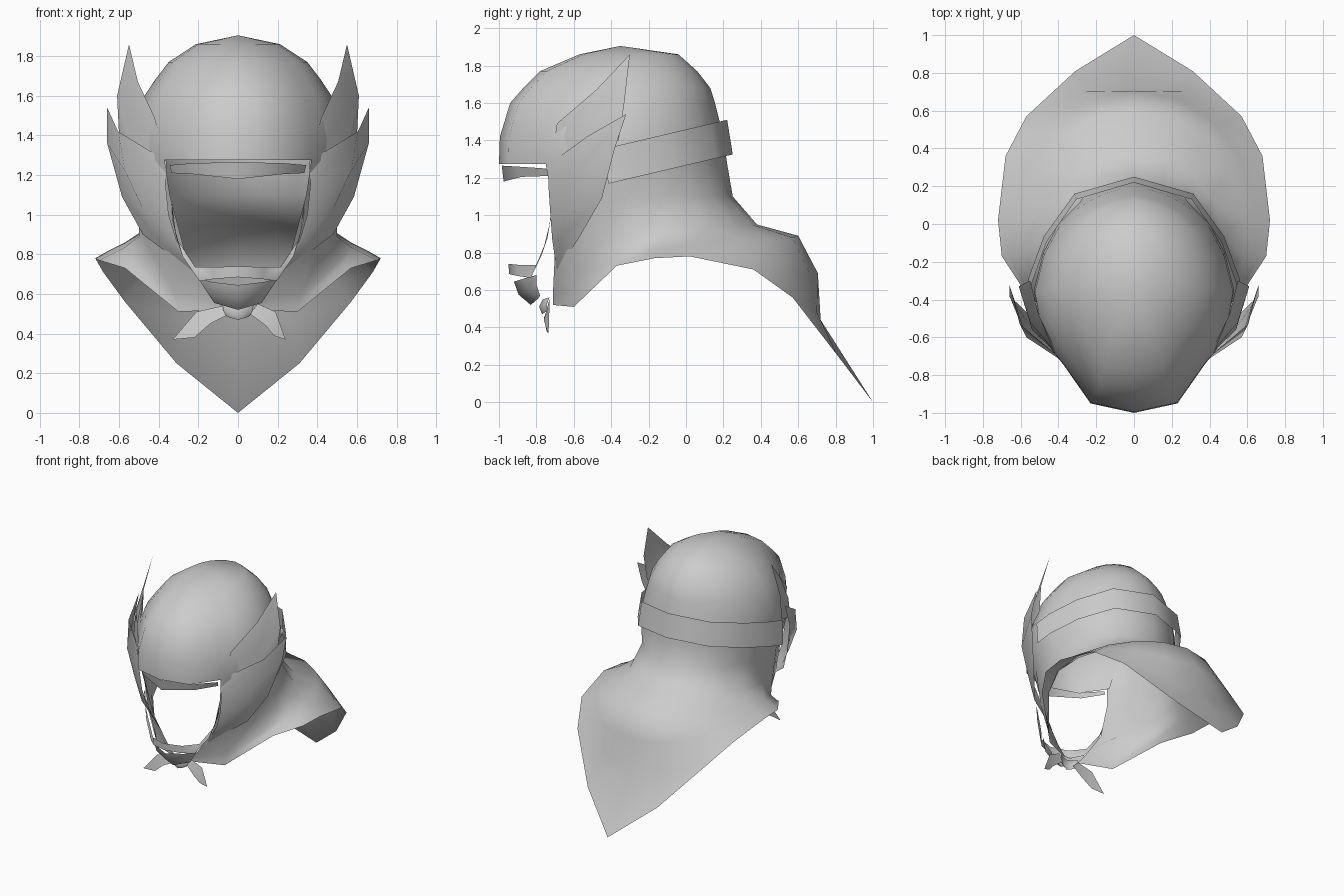
import bpy, bmesh, math

if "Cube" in bpy.data.objects:
    bpy.data.objects.remove(bpy.data.objects["Cube"], do_unlink=True)

GREY = (0.6, 0.6, 0.6, 1)
mat = bpy.data.materials.new("plain grey")
mat.use_nodes = True
mat.diffuse_color = GREY
mat.node_tree.nodes["Principled BSDF"].inputs["Base Color"].default_value = GREY


def sheet(name, rows, mirror=True, flip=False):
    """Thin surface through rows of points; shorter rows leave an opening."""
    bm = bmesh.new()
    grid = [[bm.verts.new(p) for p in row] for row in rows]
    for a, b in zip(grid, grid[1:]):
        for j in range(min(len(a), len(b)) - 1):
            quad = [a[j], b[j], b[j + 1], a[j + 1]]
            bm.faces.new(quad[::-1] if flip else quad)
    bmesh.ops.remove_doubles(bm, verts=bm.verts, dist=0.0005)
    me = bpy.data.meshes.new(name)
    bm.to_mesh(me)
    bm.free()
    me.materials.append(mat)
    ob = bpy.data.objects.new(name, me)
    bpy.context.collection.objects.link(ob)
    bpy.ops.object.select_all(action='DESELECT')
    ob.select_set(True)
    bpy.context.view_layer.objects.active = ob
    bpy.ops.object.shade_smooth_by_angle(angle=math.radians(50))
    if mirror:
        mod = ob.modifiers.new("mirror", 'MIRROR')
        mod.use_clip = True
        mod.merge_threshold = 0.001
    return ob


# Hood: half outline from back centre to brow centre
outline = [(0, .22), (.16, .18), (.29, .11), (.40, 0), (.48, -.15), (.53, -.35),
           (.50, -.52), (.44, -.66), (.37, -.75), (.23, -.95), (0, -1)]
# Dome levels: height, width factor, front y, back y
levels = [(1.86, .40, -.57, -.04), (1.77, .66, -.78, .06), (1.68, .79, -.87, .13),
          (1.60, .89, -.94, .155), (1.42, .99, -.995, .20), (1.275, 1, -1, .22)]
hood = [[(0, -.35, 1.905)] * len(outline)]
for z, w, front, back in levels:
    hood.append([(x * w, front + (y + 1) / 1.22 * (back - front), z) for x, y in outline])
# Neck
hood.append([(x * .93, y + .03, 1.10) for x, y in outline[:9]])
# Shoulders
hood.append([(0, .38, .95), (.17, .35, .95), (.31, .26, .94), (.41, .13, .93), (.48, -.06, .92),
             (.50, -.26, .89), (.45, -.46, .84), (.36, -.63, .81), (.27, -.70, .82)])
# Cape upper fold
hood.append([(0, .60, .89), (.20, .57, .88), (.37, .47, .87), (.49, .30, .87), (.57, .04, .86),
             (.58, -.17, .83), (.50, -.37, .76), (.32, -.60, .61), (.13, -.71, .61)])
# Cape drop
hood.append([(0, .705, .69), (.24, .66, .69), (.44, .52, .75), (.57, .33, .80), (.65, .03, .82),
             (.64, -.17, .80), (.53, -.37, .745), (.31, -.60, .56), (.09, -.71, .56)])
hood.append([(0, .72, .44), (.27, .70, .48), (.50, .545, .66), (.62, .345, .76), (.685, .025, .80),
             (.67, -.17, .785), (.55, -.37, .735), (.305, -.60, .535), (.07, -.71, .54)])
# Cape hem
hood.append([(0, 1, 0), (.31, .81, .25), (.57, .57, .56), (.68, .36, .71), (.72, .02, .78),
             (.70, -.17, .77), (.57, -.37, .73), (.30, -.60, .51), (.06, -.71, .52)])
sheet("hood_and_cape", hood)

# Strip under the brow
sheet("brow_strip",
      [[(.345, -.75, 1.25), (.23, -.90, 1.26), (0, -.985, 1.265)],
       [(.335, -.73, 1.21), (.23, -.88, 1.205), (0, -.975, 1.18)]])

# Band around the back of the head
path = [(0, .235), (.31, .145), (.47, -.08), (.55, -.30), (.565, -.43)]
band = []
for dz, out in ((.09, .985), (-.095, 1.015)):
    band.append([(x * out, y + (out - 1), 1.42 + (y - .235) * .235 + dz) for x, y in path])
sheet("head_band", band)

# Large cheek fins
tip = (.20, -.69, .69)
sheet("cheek_fins",
      [[(.66, -.32, 1.54), (.605, -.53, 1.42), (.36, -.735, 1.27)],
       [(.66, -.38, 1.36), (.57, -.60, 1.22), (.365, -.735, 1.15)],
       [(.585, -.45, 1.09), (.48, -.635, 1.03), (.35, -.725, 1.0)],
       [(.48, -.56, .90), (.39, -.67, .87), (.31, -.715, .87)],
       [tip] * 3])

# Upper temple fins
sheet("temple_fins",
      [[(.55, -.30, 1.86), (.505, -.48, 1.67), (.42, -.69, 1.49)],
       [(.61, -.33, 1.60), (.55, -.52, 1.50), (.395, -.705, 1.39)],
       [(.60, -.36, 1.40), (.54, -.56, 1.33), (.37, -.725, 1.27)]])

# Chin strap and chin cup
sheet("chin_strap",
      [[(.335, -.715, 1.06), (.31, -.74, .88), (.215, -.80, .735), (.13, -.90, .735), (0, -.95, .74)],
       [(.33, -.725, .97), (.28, -.77, .79), (.195, -.83, .665), (.125, -.90, .675), (0, -.945, .685)]])
sheet("chin_cup",
      [[(.20, -.80, .68), (.13, -.87, .66), (0, -.92, .645)],
       [(.17, -.80, .63), (.14, -.84, .60), (0, -.895, .575)],
       [(.13, -.78, .57), (.12, -.79, .555), (0, -.83, .52)]])

# Knot and two loose tails
sheet("knot",
      [[(.08, -.73, .56), (.05, -.75, .555), (0, -.765, .55)],
       [(.075, -.745, .52), (.05, -.77, .515), (0, -.785, .51)],
       [(.06, -.74, .49), (.04, -.755, .48), (0, -.77, .47)]])
sheet("left_tail",
      [[(.06, -.74, .50), (.14, -.76, .44), (.18, -.745, .39)],
       [(.10, -.73, .55), (.19, -.73, .51), (.24, -.735, .37)]], mirror=False, flip=True)
sheet("right_tail",
      [[(-.04, -.74, .50), (-.14, -.76, .45), (-.22, -.745, .38)],
       [(-.08, -.73, .54), (-.21, -.73, .51), (-.33, -.735, .37)]], mirror=False)
